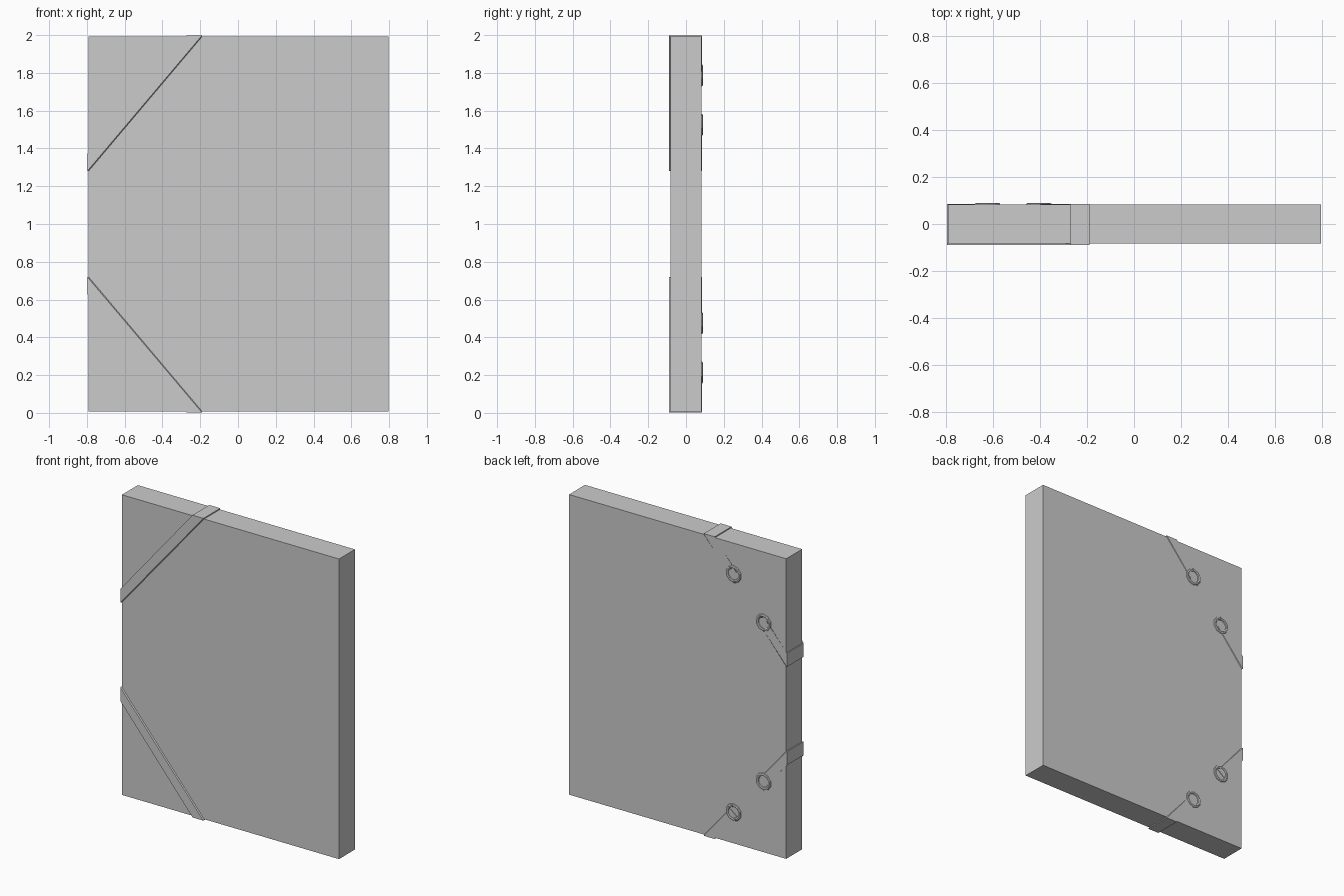
import bpy, bmesh, math
from mathutils import Vector

if "Cube" in bpy.data.objects:
    bpy.data.objects.remove(bpy.data.objects["Cube"])

X0, X1, Y, Z0, Z1 = -0.791, 0.797, 0.083, 0.008, 1.992   # folder box limits
T, TB = 0.007, 0.003                                      # band thickness, front/sides and back
EYELETS = [(-0.625, 1.525), (-0.406, 1.787)]              # upper pair, mirrored about z = 1


def finish(name, bm):
    bmesh.ops.recalc_face_normals(bm, faces=bm.faces)
    me = bpy.data.meshes.new(name)
    bm.to_mesh(me)
    bm.free()
    ob = bpy.data.objects.new(name, me)
    bpy.context.collection.objects.link(ob)
    return ob


def flip_z(z, lower):
    return 2 - z if lower else z


# Closed folder box
bm = bmesh.new()
bmesh.ops.create_cube(bm, size=1)
for v in bm.verts:
    v.co = (X0 if v.co.x < 0 else X1, math.copysign(Y, v.co.y), Z0 if v.co.z < 0 else Z1)
finish("folder_box", bm)


def band_edge(edge, t, tb):
    """Path of one band edge (0 = near the corner, 1 = far side), t off the box."""
    zl, xt = (1.37, 1.28)[edge], (-0.27, -0.19)[edge]
    d = Vector((0.52, 0.62)).normalized()
    n = Vector((-d.y, d.x)) * (0.029 if edge == 0 else -0.029)
    (ax, az), (bx, bz) = EYELETS
    return [(ax + n.x, Y + tb, az + n.y), (X0 - t, Y + tb, zl), (X0 - t, -Y - t, zl),
            (xt, -Y - t, Z1 + t), (xt, Y + tb, Z1 + t), (bx + n.x, Y + tb, bz + n.y)]


# Elastic corner bands, wrapped from eyelet to eyelet
def corner_band(name, lower):
    bm = bmesh.new()
    paths = [band_edge(0, T, TB), band_edge(1, T, TB), band_edge(1, 0, 0), band_edge(0, 0, 0)]
    rings = [[bm.verts.new((x, y, flip_z(z, lower))) for x, y, z in ring] for ring in zip(*paths)]
    for a, b in zip(rings, rings[1:]):
        for i in range(4):
            j = (i + 1) % 4
            bm.faces.new((a[i], a[j], b[j], b[i]))
    bm.faces.new(rings[0])
    bm.faces.new(rings[-1])
    finish(name, bm)


# Eyelet rings on the back
def eyelet(name, cx, cz, sides=10):
    bm = bmesh.new()
    profile = [(0.058, Y), (0.055, 0.088), (0.047, 0.0905), (0.039, 0.088), (0.036, Y)]
    rings = []
    for k in range(sides):
        a = 2 * math.pi * k / sides + math.pi / 2
        rings.append([bm.verts.new((cx + r * math.cos(a), y, cz + r * math.sin(a))) for r, y in profile])
    for k in range(sides):
        a, b = rings[k], rings[(k + 1) % sides]
        for i in range(5):
            j = (i + 1) % 5
            bm.faces.new((a[i], a[j], b[j], b[i]))
    finish(name, bm)


for lower, label in ((False, "upper"), (True, "lower")):
    corner_band(label + "_elastic_band", lower)
    for i, (x, z) in enumerate(EYELETS):
        eyelet(f"{label}_eyelet_{i + 1}", x, flip_z(z, lower))
